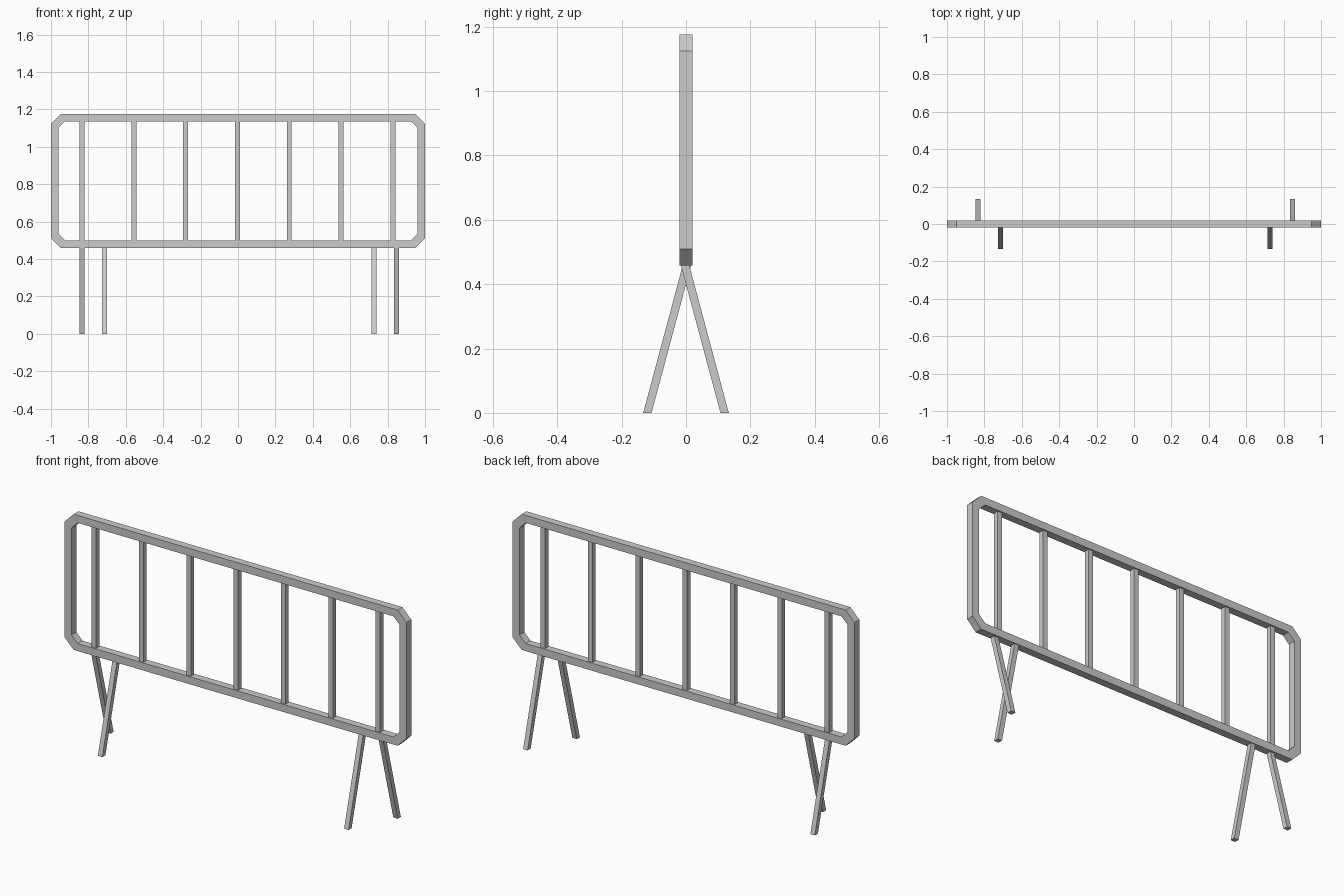
import bpy
import bmesh

if "Cube" in bpy.data.objects:
    bpy.data.objects.remove(bpy.data.objects["Cube"])

BOTTOM, TOP = 0.458, 1.176   # frame height range
TUBE = 0.04                  # frame tube size
BAR = 0.026                  # bar and leg size


def finish(name, bm):
    bmesh.ops.recalc_face_normals(bm, faces=bm.faces)
    mesh = bpy.data.meshes.new(name)
    bm.to_mesh(mesh)
    bm.free()
    obj = bpy.data.objects.new(name, mesh)
    bpy.context.collection.objects.link(obj)
    return obj


def chamfered_loop(bm, inset, cut, y):
    """Rectangle with cut corners in the XZ plane."""
    x, z0, z1 = 1 - inset, BOTTOM + inset, TOP - inset
    pts = [(-x, z0 + cut), (-x + cut, z0), (x - cut, z0), (x, z0 + cut),
           (x, z1 - cut), (x - cut, z1), (-x + cut, z1), (-x, z1 - cut)]
    return [bm.verts.new((px, y, pz)) for px, pz in pts]


def strut(name, x, y_low, y_high, z_low, z_high):
    """Square strut with level ends, leaning in y."""
    bm = bmesh.new()
    bmesh.ops.create_cube(bm, size=1)
    for v in bm.verts:
        y, z = (y_high, z_high) if v.co.z > 0 else (y_low, z_low)
        v.co = (x + v.co.x * BAR, y + v.co.y * BAR, z)
    return finish(name, bm)


# Frame: four loops joined into a closed square tube
bm = bmesh.new()
h = TUBE / 2
loops = [chamfered_loop(bm, 0, 0.052, -h), chamfered_loop(bm, 0, 0.052, h),
         chamfered_loop(bm, TUBE, 0.036, h), chamfered_loop(bm, TUBE, 0.036, -h)]
for a, b in zip(loops, loops[1:] + loops[:1]):
    for i in range(8):
        j = (i + 1) % 8
        bm.faces.new((a[i], a[j], b[j], b[i]))
finish("frame", bm)

# Upright bars
for i in range(7):
    strut(f"upright_bar_{i + 1}", -0.003 + (i - 3) * 0.277, 0, 0,
          BOTTOM + TUBE - 0.005, TOP - TUBE + 0.005)

# Splayed legs, front ones set inward from the back ones
for name, x, side in (("front_left_leg", -0.714, -1), ("front_right_leg", 0.727, -1),
                      ("back_left_leg", -0.834, 1), ("back_right_leg", 0.847, 1)):
    strut(name, x, side * 0.12, -side * 0.004, 0, BOTTOM + 0.005)
